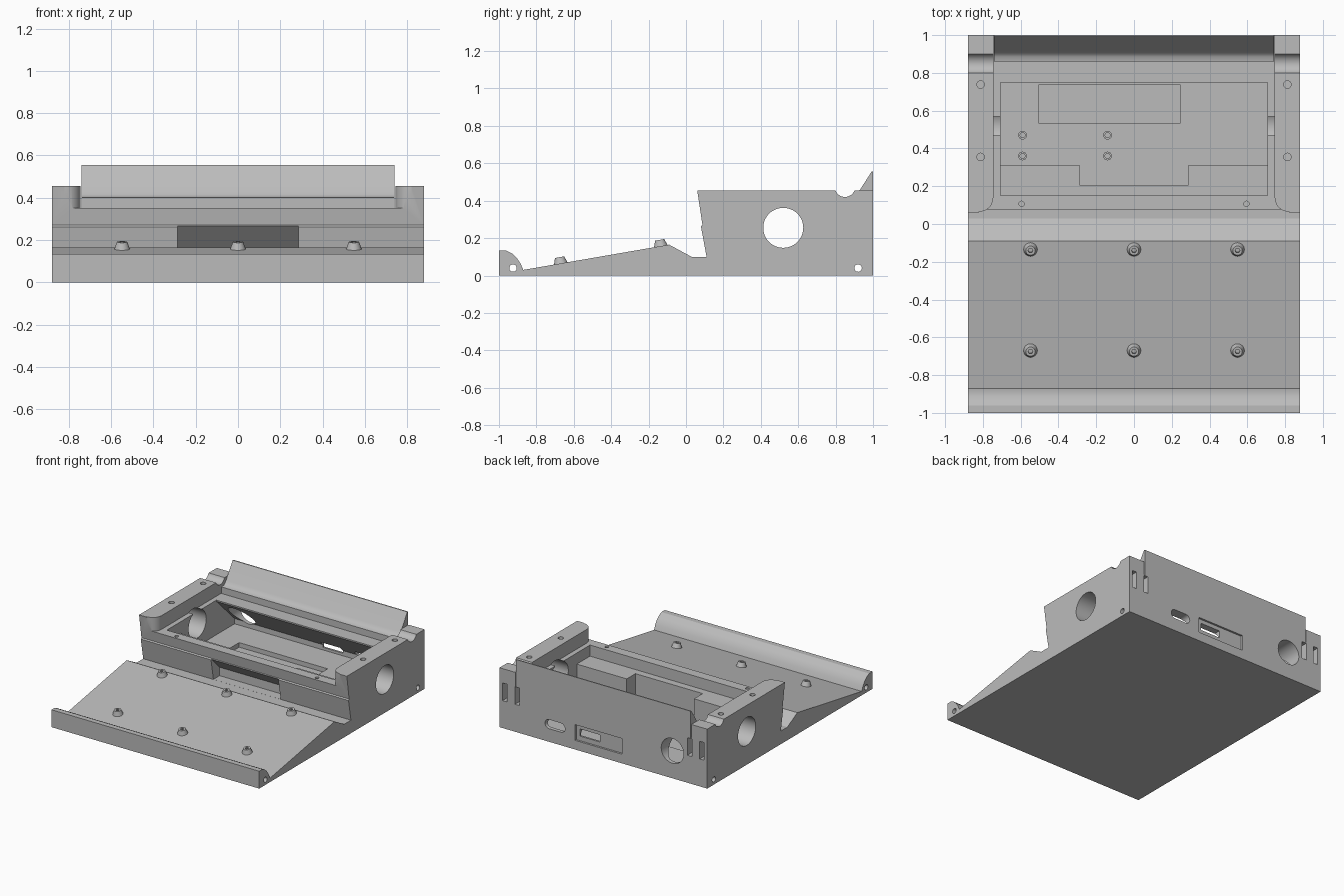
import bpy, bmesh, math
from mathutils import Vector

cube = bpy.data.objects.get("Cube")
if cube:
    bpy.data.objects.remove(cube, do_unlink=True)

grey = bpy.data.materials.new("plain grey")
grey.use_nodes = True
color = (0.5, 0.5, 0.5, 1)
grey.diffuse_color = color
grey.node_tree.nodes["Principled BSDF"].inputs["Base Color"].default_value = color


def prism(name, points, axis, lo, hi):
    """Extrude a 2D outline along an axis."""
    place = {"x": lambda p, t: (t, p[0], p[1]),
             "y": lambda p, t: (p[0], t, p[1]),
             "z": lambda p, t: (p[0], p[1], t)}[axis]
    bm = bmesh.new()
    low = [bm.verts.new(place(p, lo)) for p in points]
    high = [bm.verts.new(place(p, hi)) for p in points]
    bm.faces.new(low)
    bm.faces.new(high[::-1])
    n = len(points)
    for i in range(n):
        j = (i + 1) % n
        bm.faces.new((low[i], high[i], high[j], low[j]))
    bmesh.ops.recalc_face_normals(bm, faces=bm.faces)
    mesh = bpy.data.meshes.new(name)
    bm.to_mesh(mesh)
    bm.free()
    mesh.materials.append(grey)
    obj = bpy.data.objects.new(name, mesh)
    bpy.context.collection.objects.link(obj)
    return obj


def rect(a0, a1, b0, b1):
    return [(a0, b0), (a1, b0), (a1, b1), (a0, b1)]


def arc(a, b, r, start=0, end=360, n=32):
    full = end - start == 360
    steps = n if full else n + 1
    angles = [math.radians(start + (end - start) * i / n) for i in range(steps)]
    return [(a + r * math.cos(t), b + r * math.sin(t)) for t in angles]


def slot(a, b, half, r):
    """Outline with two rounded ends."""
    return arc(a + half, b, r, -90, 90, 10) + arc(a - half, b, r, 90, 270, 10)


def cut(target, points, axis, lo, hi):
    tool = prism("cutter", points, axis, lo, hi)
    tool.hide_render = True
    mod = target.modifiers.new("cut", "BOOLEAN")
    mod.operation = "DIFFERENCE"
    mod.solver = "EXACT"
    mod.object = tool
    deps = bpy.context.evaluated_depsgraph_get()
    result = bpy.data.meshes.new_from_object(target.evaluated_get(deps))
    target.modifiers.clear()
    target.data = result
    bpy.data.objects.remove(tool, do_unlink=True)


# Body silhouette: front lip, sloping deck, valley, raised housing
body = prism("body", [
    (-1, 0), (1, 0), (1, 0.455), (0.06, 0.455), (0.088, 0.27), (0.08, 0.262),
    (0.11, 0.1), (0.03, 0.1), (-0.09, 0.165), (-0.87, 0.03), (-0.885, 0.065),
    (-0.905, 0.095), (-0.93, 0.118), (-0.96, 0.133), (-1, 0.133)],
    "x", -0.88, 0.88)

# Lowered middle with rounded pillar corners
corner = arc(0.82, 0.14, 0.075, 180, 270, 10)
outline = [(0.745, 1.1)] + corner + [(0.82, -0.1)]
outline += [(-x, y) for x, y in reversed(outline)]
cut(body, outline, "z", 0.35, 0.7)

# Groove across the pillars
cut(body, arc(0.85, 0.475, 0.055), "x", -1, 1)

# Inner cavity with raised front step and sloped back
cut(body, [(0.15, 0.36), (0.15, 0.265), (0.31, 0.265), (0.31, 0.085),
           (0.97, 0.085), (0.97, 0.125), (0.75, 0.34), (0.75, 0.36)],
    "x", -0.708, 0.708)
cut(body, rect(-0.285, 0.285, 0.205, 0.32), "z", 0.085, 0.3)
cut(body, rect(-0.505, 0.245, 0.535, 0.735), "z", 0.05, 0.1)
cut(body, rect(0.31, 0.65, 0.7, 0.73 + 0.04), "z", 0.085, 0.3)

# Sloped recess in the front of the housing
cut(body, [(0.03, 0.265), (0.085, 0.265), (0.185, 0.165), (0.185, 0.1005),
           (0.03, 0.1005)], "x", -0.285, 0.285)

# Side holes
cut(body, arc(0.52, 0.255, 0.107, n=48), "x", -1, 1)
for y in (-0.925, 0.92):
    cut(body, arc(y, 0.04, 0.02, n=20), "x", -1, 1)

# Back ports
cut(body, arc(-0.585, 0.21, 0.095, n=40), "y", 0.7, 1.1)
cut(body, slot(0.41, 0.135, 0.05, 0.035), "y", 0.7, 1.1)
cut(body, rect(-0.16, 0.24, 0.07, 0.19), "y", 0.985, 1.1)
cut(body, rect(0.04, 0.21, 0.105, 0.16), "y", 0.9, 1.1)

# Strap slots and screw holes, mirrored
for side in (-1, 1):
    for x in (0.73, 0.835):
        cut(body, rect(side * x - 0.019, side * x + 0.019, 0.21, 0.345),
            "y", 0.93, 1.1)
    for y in (0.355, 0.738):
        cut(body, arc(side * 0.812, y, 0.02, n=20), "z", 0.37, 0.5)
    cut(body, arc(side * 0.595, 0.107, 0.014, n=16), "z", 0.28, 0.4)

parts = [body]

# Tall slanted rest along the back
parts.append(prism("back_rest", [
    (0.86, 0.35), (1, 0.35), (1, 0.555), (0.992, 0.555), (0.912, 0.43),
    (0.9, 0.414), (0.885, 0.404), (0.86, 0.4)], "x", -0.74, 0.74))

# Standoffs on the cavity floor
for x in (-0.59, -0.14):
    for y in (0.36, 0.47):
        post = prism("standoff", arc(x, y, 0.023, n=20), "z", 0.08, 0.115)
        cut(post, arc(x, y, 0.013, n=16), "z", 0.09, 0.2)
        parts.append(post)

# Tapered studs on the sloping deck
slope = math.atan2(0.135, 0.78)
for x in (-0.548, 0, 0.548):
    for y in (-0.135, -0.67):
        stud = prism("deck_stud", arc(0, 0, 0.04, n=24), "z", -0.01, 0.034)
        for v in stud.data.vertices:
            if v.co.z > 0:
                v.co.x *= 0.62
                v.co.y *= 0.62
        cut(stud, arc(0, 0, 0.013, n=6), "z", 0.015, 0.1)
        stud.location = Vector((x, y, 0.03 + (y + 0.87) * math.tan(slope)))
        stud.rotation_euler.x = slope
        parts.append(stud)

# Smooth curved walls while keeping hard edges
bpy.ops.object.select_all(action="DESELECT")
for obj in parts:
    obj.select_set(True)
bpy.context.view_layer.objects.active = body
bpy.ops.object.shade_smooth_by_angle(angle=math.radians(25))
